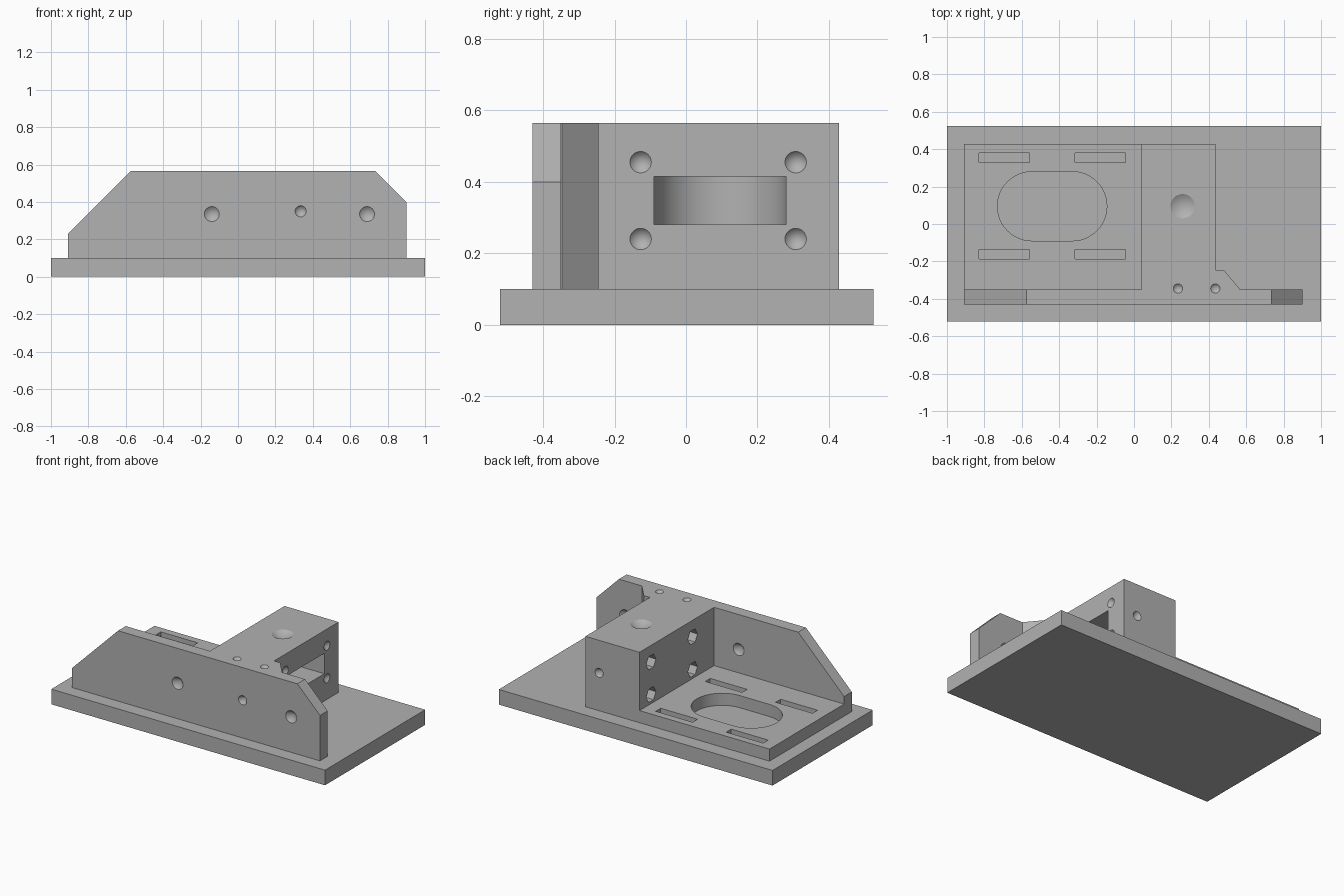
import bpy, bmesh, math
from mathutils import Vector, Matrix

cube = bpy.data.objects.get("Cube")
if cube:
    bpy.data.objects.remove(cube, do_unlink=True)

grey = bpy.data.materials.new("machined_grey")
grey.use_nodes = True
tone = (0.445, 0.445, 0.445, 1)
grey.diffuse_color = tone
grey.node_tree.nodes["Principled BSDF"].inputs["Base Color"].default_value = tone


def prism(bm, outline, axis, lo, hi):
    """Extrude a 2D outline along y (points are x, z) or z (points are x, y)."""
    place = (lambda u, v: (u, lo, v)) if axis == "y" else (lambda u, v: (u, v, lo))
    face = bm.faces.new([bm.verts.new(place(u, v)) for u, v in outline])
    out = bmesh.ops.extrude_face_region(bm, geom=[face])
    step = Vector((0, hi - lo, 0)) if axis == "y" else Vector((0, 0, hi - lo))
    bmesh.ops.translate(bm, vec=step, verts=[v for v in out["geom"] if isinstance(v, bmesh.types.BMVert)])


def rect(x0, x1, y0, y1):
    return [(x0, y0), (x1, y0), (x1, y1), (x0, y1)]


def stadium(x0, x1, y0, y1, n=24):
    """Slot outline with round ends."""
    r, cy = (y1 - y0) / 2, (y0 + y1) / 2
    pts = []
    for cx, start in ((x1 - r, -math.pi / 2), (x0 + r, math.pi / 2)):
        for i in range(n + 1):
            a = start + math.pi * i / n
            pts.append((cx + r * math.cos(a), cy + r * math.sin(a)))
    return pts


def bore(bm, point, direction, r, depth):
    """Conical drill cutter entering at point."""
    d = Vector(direction)
    lift = 0.01
    length = depth + lift
    m = Matrix.Translation(Vector(point) + d * (depth - lift) / 2) @ d.to_track_quat("Z", "Y").to_matrix().to_4x4()
    bmesh.ops.create_cone(bm, cap_ends=True, segments=32, radius1=r * length / depth,
                          radius2=0, depth=length, matrix=m)


def finish(name, bm, cutter=False):
    bmesh.ops.recalc_face_normals(bm, faces=bm.faces)
    mesh = bpy.data.meshes.new(name)
    bm.to_mesh(mesh)
    bm.free()
    mesh.materials.append(grey)
    ob = bpy.data.objects.new(name, mesh)
    bpy.context.collection.objects.link(ob)
    ob.hide_render = cutter
    return ob


def solid(name, outline, axis, lo, hi):
    bm = bmesh.new()
    prism(bm, outline, axis, lo, hi)
    return finish(name, bm)


def combine(target, other, operation):
    """Apply a boolean and remove the operand."""
    mod = target.modifiers.new(operation.lower(), "BOOLEAN")
    mod.operation, mod.object, mod.solver = operation, other, "EXACT"
    bpy.context.view_layer.objects.active = target
    bpy.ops.object.modifier_apply(modifier=mod.name)
    bpy.data.objects.remove(other, do_unlink=True)


# Base plate
solid("base_plate", rect(-1, 1, -0.52, 0.525), "z", 0, 0.1)

# Bracket: chamfered front wall, mounting floor, block with side gusset
bracket = solid("bracket", [(-0.91, 0.1), (0.9, 0.1), (0.9, 0.4), (0.735, 0.565),
                            (-0.575, 0.565), (-0.91, 0.23)], "y", -0.43, -0.35)
block = solid("block", [(0.04, -0.39), (0.565, -0.39), (0.565, -0.347), (0.48, -0.245),
                        (0.435, -0.245), (0.435, 0.428), (0.04, 0.428)], "z", 0.1, 0.565)
floor = solid("floor", rect(-0.91, 0.1, -0.39, 0.428), "z", 0.1, 0.18)
combine(bracket, block, "UNION")
combine(bracket, floor, "UNION")

# Floor openings and the round-backed pocket in the block
bm = bmesh.new()
prism(bm, stadium(-0.73, -0.145, -0.09, 0.28), "z", 0.05, 0.3)
prism(bm, stadium(0.075, 0.8, -0.09, 0.28), "z", 0.28, 0.415)
for x in (-0.83, -0.315):
    for y in (-0.188, 0.328):
        prism(bm, rect(x, x + 0.27, y, y + 0.052), "z", 0.05, 0.3)

# Screw holes on the right of the block, hexagonal nut pockets opposite
for y in (-0.127, 0.307):
    for z in (0.24, 0.455):
        bore(bm, (0.435, y, z), (-1, 0, 0), 0.03, 0.035)
        bmesh.ops.create_cone(bm, cap_ends=True, segments=6, radius1=0.05, radius2=0.05, depth=0.12,
                              matrix=Matrix.Translation((0.07, y, z)) @ Matrix.Rotation(math.pi / 2, 4, "Y"))

# Wall holes, back hole and top holes
for x in (-0.14, 0.69):
    bore(bm, (x, -0.43, 0.335), (0, 1, 0), 0.04, 0.035)
    bore(bm, (x, -0.35, 0.335), (0, -1, 0), 0.04, 0.035)
bore(bm, (0.335, -0.43, 0.35), (0, 1, 0), 0.03, 0.035)
bore(bm, (0.335, 0.428, 0.35), (0, -1, 0), 0.03, 0.035)
for x in (0.235, 0.435):
    bore(bm, (x, -0.345, 0.565), (0, 0, -1), 0.025, 0.025)
bore(bm, (0.26, 0.095, 0.565), (0, 0, -1), 0.065, 0.04)
combine(bracket, finish("hole_cutter", bm, cutter=True), "DIFFERENCE")

# Smooth round bores, sharp edges elsewhere
bpy.ops.object.select_all(action="DESELECT")
bracket.select_set(True)
bpy.context.view_layer.objects.active = bracket
bpy.ops.object.shade_smooth_by_angle(angle=math.radians(25))
